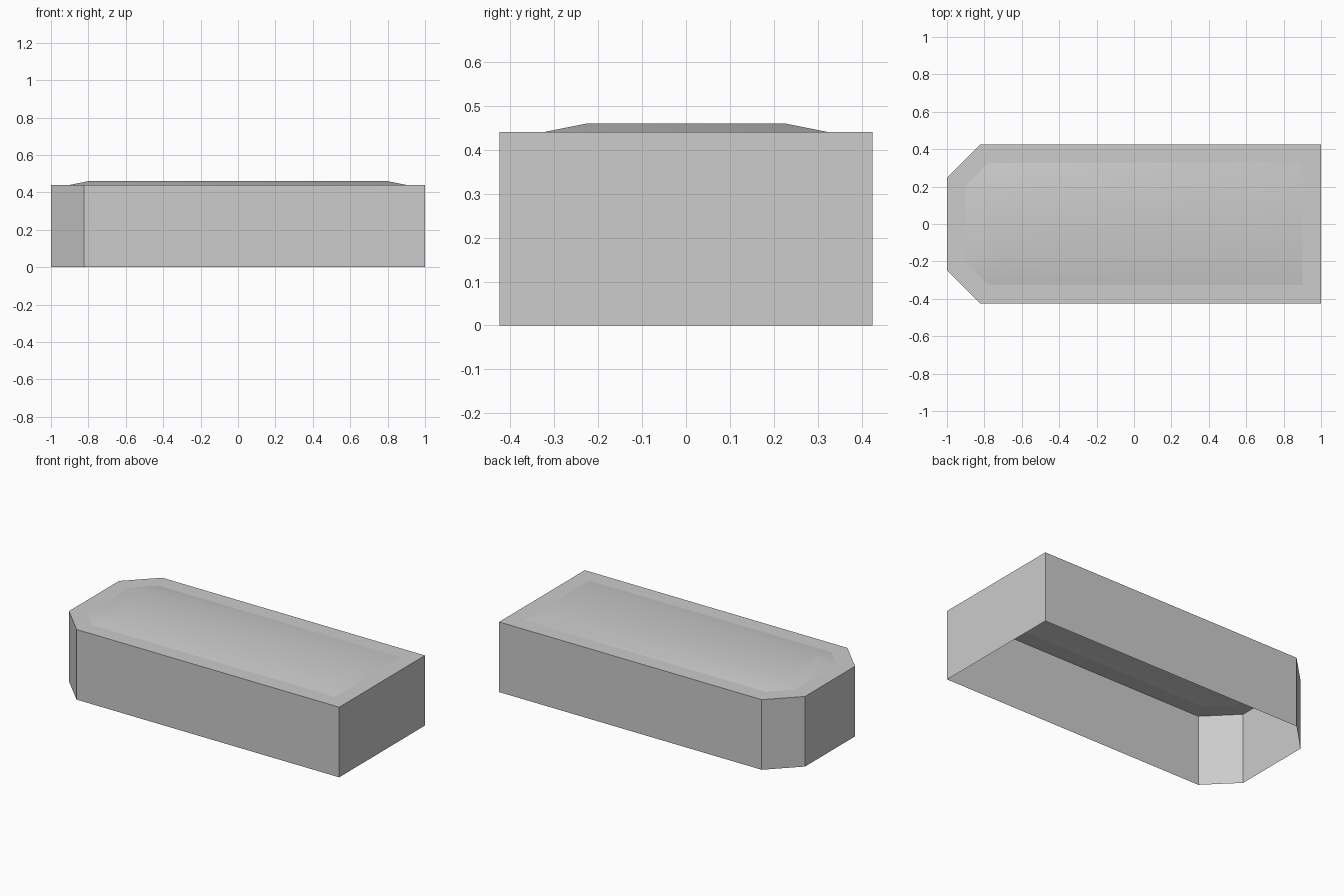
import bpy
import bmesh
from math import radians, tan

cube = bpy.data.objects.get("Cube")
if cube:
    bpy.data.objects.remove(cube, do_unlink=True)

HALF_X, HALF_Y = 1.0, 0.425
CHAMFER = 0.177
RIM_Z, TOP_Z = 0.44, 0.46
INSET = 0.1


def outline(inset):
    """Rectangle with two cut corners at -x, offset inwards evenly."""
    x, y = HALF_X - inset, HALF_Y - inset
    cut = CHAMFER - inset * (1 - tan(radians(22.5)))
    return [(x, -y), (x, y), (cut - x, y), (-x, y - cut),
            (-x, cut - y), (cut - x, -y)]


def ring(bm, inset, z):
    return [bm.verts.new((x, y, z)) for x, y in outline(inset)]


def bridge(bm, low, high, smooth):
    n = len(low)
    for i in range(n):
        j = (i + 1) % n
        face = bm.faces.new((low[i], low[j], high[j], high[i]))
        face.smooth = smooth


grey = bpy.data.materials.new("light grey")
grey.use_nodes = True
colour = (0.604, 0.604, 0.604, 1.0)
grey.diffuse_color = colour
grey.node_tree.nodes["Principled BSDF"].inputs["Base Color"].default_value = colour

# Open-bottomed shell: walls, flat rim, sloped border and raised panel
bm = bmesh.new()
base = ring(bm, 0, 0)
edge = ring(bm, 0, RIM_Z)
border = ring(bm, INSET, RIM_Z)
panel = ring(bm, 2 * INSET, TOP_Z)
bridge(bm, base, edge, False)
bridge(bm, edge, border, False)
bridge(bm, border, panel, True)
bm.faces.new(panel).smooth = True

mesh = bpy.data.meshes.new("block_shell")
bm.to_mesh(mesh)
bm.free()
mesh.materials.append(grey)
shell = bpy.data.objects.new("block_shell", mesh)
bpy.context.collection.objects.link(shell)
